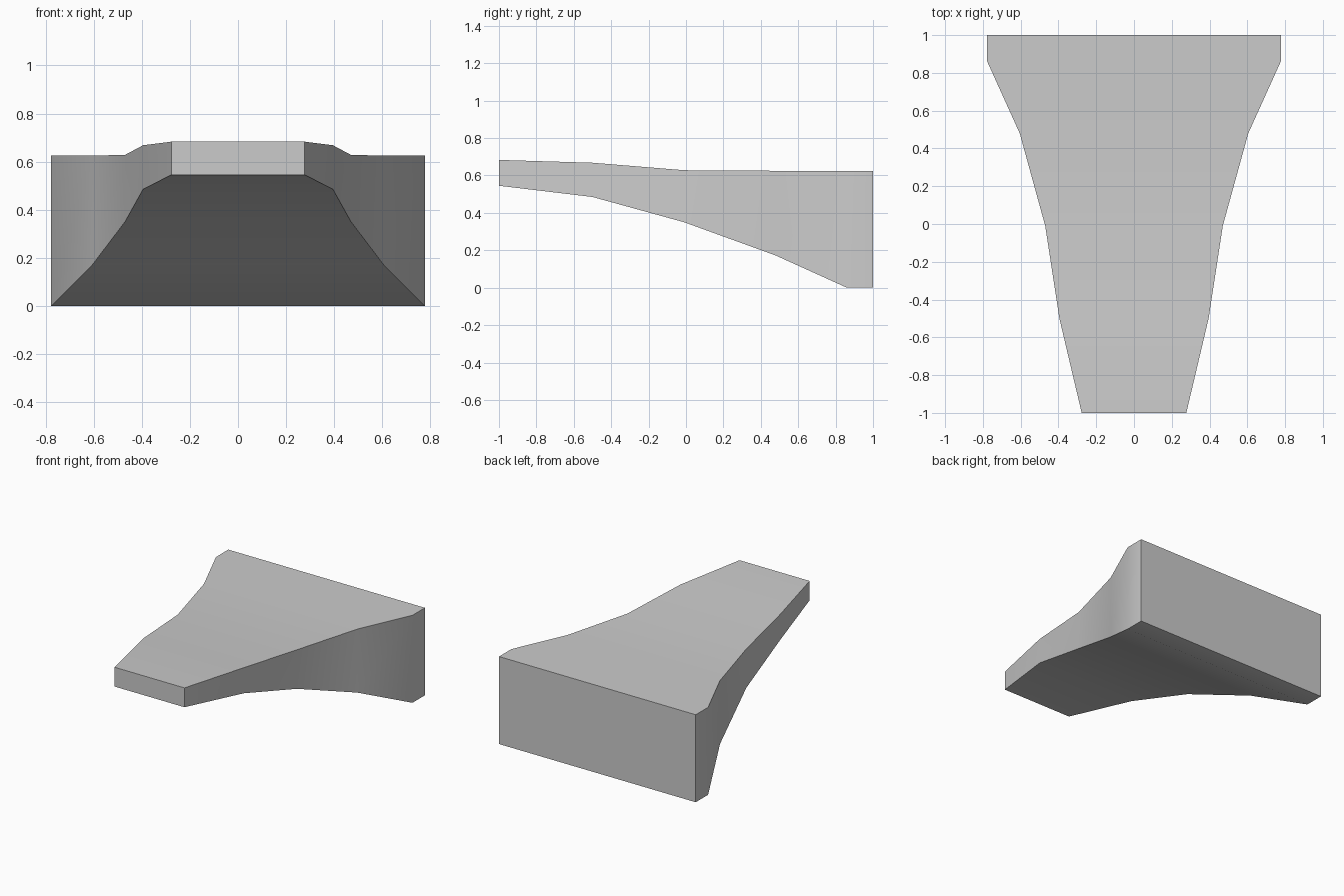
import bpy
import bmesh
import math

cube = bpy.data.objects.get("Cube")
if cube:
    bpy.data.objects.remove(cube, do_unlink=True)

# Plain grey material
GREY = (0.6, 0.6, 0.6, 1.0)
mat = bpy.data.materials.new("plain_grey")
mat.use_nodes = True
mat.diffuse_color = GREY
mat.node_tree.nodes["Principled BSDF"].inputs["Base Color"].default_value = GREY

# Cross-sections from front to back: y, half width, bottom z, top z
SECTIONS = [
    (-1.0, 0.277, 0.545, 0.683),
    (-0.5, 0.395, 0.485, 0.668),
    (-0.01, 0.47, 0.35, 0.628),
    (0.48, 0.605, 0.172, 0.625),
    (0.86, 0.777, 0.0, 0.625),
    (1.0, 0.777, 0.0, 0.625),
]

# Flared wedge lofted through the rectangular sections
bm = bmesh.new()
rings = [
    [bm.verts.new(p) for p in ((-w, y, lo), (w, y, lo), (w, y, hi), (-w, y, hi))]
    for y, w, lo, hi in SECTIONS
]
for a, b in zip(rings, rings[1:]):
    for i in range(4):
        j = (i + 1) % 4
        bm.faces.new((a[i], a[j], b[j], b[i]))
bm.faces.new(rings[0])
bm.faces.new(rings[-1])
bmesh.ops.recalc_face_normals(bm, faces=bm.faces)

mesh = bpy.data.meshes.new("flared_wedge")
bm.to_mesh(mesh)
bm.free()
mesh.materials.append(mat)
wedge = bpy.data.objects.new("flared_wedge", mesh)
bpy.context.collection.objects.link(wedge)

# Smooth along the length, sharp at the corners
bpy.ops.object.select_all(action="DESELECT")
wedge.select_set(True)
bpy.context.view_layer.objects.active = wedge
bpy.ops.object.shade_smooth_by_angle(angle=math.radians(35))
